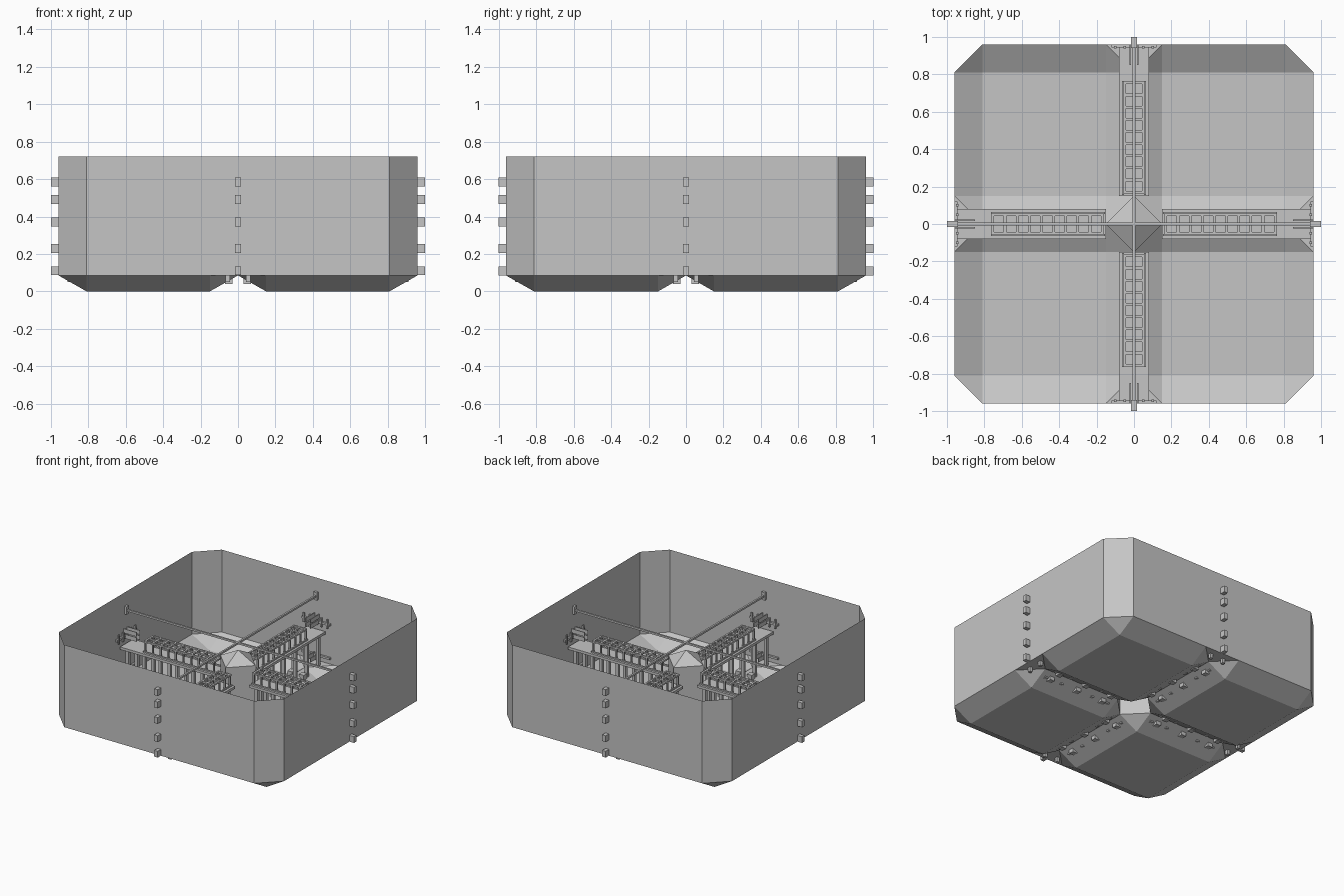
import bpy, bmesh
from math import pi
from mathutils import Matrix, Vector

cube = bpy.data.objects.get("Cube")
if cube:
    bpy.data.objects.remove(cube, do_unlink=True)

grey = bpy.data.materials.new("plain_grey")
grey.use_nodes = True
grey.diffuse_color = (0.56, 0.56, 0.56, 1)
grey.node_tree.nodes["Principled BSDF"].inputs["Base Color"].default_value = (0.56, 0.56, 0.56, 1)

R, CUT, FLOOR, TOP = 0.96, 0.15, 0.085, 0.72   # half width, corner cut, rim and wall heights
DECK, RACK, ROD = 0.33, 0.42, 0.585
LEVELS = (0.11, 0.23, 0.37, 0.49, ROD)


def finish(name, bm):
    mesh = bpy.data.meshes.new(name)
    bm.to_mesh(mesh)
    bm.free()
    mesh.materials.append(grey)
    obj = bpy.data.objects.new(name, mesh)
    bpy.context.collection.objects.link(obj)
    return obj


def octagon(lo, hi, cut, z):
    """Square from lo to hi with its corners cut, counter-clockwise."""
    pts = [(lo + cut, lo), (hi - cut, lo), (hi, lo + cut), (hi, hi - cut),
           (hi - cut, hi), (lo + cut, hi), (lo, hi - cut), (lo, lo + cut)]
    return [Vector((x, y, z)) for x, y in pts]


def skin(bm, lower, upper):
    """Join two rings of points with side faces."""
    a = [bm.verts.new(p) for p in lower]
    b = [bm.verts.new(p) for p in upper]
    n = len(a)
    for i in range(n):
        j = (i + 1) % n
        bm.faces.new((a[i], a[j], b[j], b[i]))
    return a, b


def boxes(name, spans):
    """Boxes given as x, y and z spans, repeated on all four arms."""
    bm = bmesh.new()
    for k in range(4):
        turn = Matrix.Rotation(k * pi / 2, 4, 'Z')
        for (x0, x1), (y0, y1), (z0, z1) in spans:
            place = Matrix.Translation(((x0 + x1) / 2, (y0 + y1) / 2, (z0 + z1) / 2))
            size = Matrix.Diagonal((x1 - x0, y1 - y0, z1 - z0, 1))
            bmesh.ops.create_cube(bm, size=1, matrix=turn @ place @ size)
    return finish(name, bm)


def around(c, half):
    return (c - half, c + half)


# Outer wall: a thin open shell with cut corners
bm = bmesh.new()
skin(bm, octagon(-R, R, CUT, FLOOR), octagon(-R, R, CUT, TOP))
finish("outer_wall", bm)

# Four hopper floors: flat square bottoms with sloped sides and cut corners
bm = bmesh.new()
for k in range(4):
    turn = Matrix.Rotation(k * pi / 2, 4, 'Z')
    rim = octagon(0, R, CUT, FLOOR)
    lo, hi = CUT, R - CUT
    base = [Vector(p) for p in ((lo, lo, 0), (hi, lo, 0), (hi, hi, 0), (lo, hi, 0))]
    rim = [bm.verts.new(turn @ p) for p in rim]
    base = [bm.verts.new(turn @ p) for p in base]
    bm.faces.new(base)
    for i in range(4):
        j = (i + 1) % 4
        bm.faces.new((base[i], base[j], rim[2 * i + 1], rim[2 * i]))
        bm.faces.new((base[j], rim[(2 * i + 2) % 8], rim[2 * i + 1]))
    # flat web between neighbouring hoppers at the wall
    web = [bm.verts.new(turn @ Vector(p)) for p in
           ((R - CUT, 0, FLOOR), (R, -CUT, FLOOR), (R, CUT, FLOOR))]
    bm.faces.new(web)
finish("hopper_floor", bm)

# Central hollow column with a four-sided pointed cap
bm = bmesh.new()
ring = [Vector(p) for p in ((CUT, 0, 0), (0, CUT, 0), (-CUT, 0, 0), (0, -CUT, 0))]
up = Vector((0, 0, 1))
_, crown = skin(bm, [p + up * FLOOR for p in ring], [p + up * 0.45 for p in ring])
apex = bm.verts.new(up * 0.53)
for i in range(4):
    bm.faces.new((crown[i], crown[(i + 1) % 4], apex))
finish("center_column", bm)

# Decks on the four arms, with legs to the floor
boxes("arm_deck", [((0.15, 0.95), (-0.08, 0.08), (DECK - 0.02, DECK))])
boxes("deck_leg", [(around(0.2 + 0.14 * i, 0.012), around(s * 0.055, 0.012), (0.05, DECK - 0.02))
                   for i in range(6) for s in (-1, 1)])

# Open racks on the decks: three rails, rungs and posts
rungs = [0.17 + 0.065 * i for i in range(10)]
rails = (-0.05, 0, 0.05)
boxes("rack_rail", [((0.16, 0.76), around(y, 0.006), (RACK - 0.012, RACK)) for y in rails])
boxes("rack_rung", [(around(x, 0.007), (-0.055, 0.055), (RACK - 0.014, RACK)) for x in rungs])
boxes("rack_post", [(around(x, 0.006), around(y, 0.006), (DECK, RACK - 0.012))
                    for x in rungs for y in (-0.05, 0.05)])
boxes("rack_base", [((0.155, 0.765), around(s * 0.058, 0.005), (DECK, DECK + 0.01)) for s in (-1, 1)])

# Tie rods running from the column axis to the walls
boxes("tie_rod", [((0, R), (-0.007, 0.007), around(ROD, 0.007))])

# Square lugs on the outside of the walls
boxes("wall_lug", [((R, 1), (-0.015, 0.015), around(z, 0.024)) for z in LEVELS])

# Brackets on the inside of the walls: bars and paired fins
boxes("wall_bar", [((R - 0.015, R), (-0.12, 0.12), around(z, 0.008)) for z in (0.13, 0.39)])
boxes("wall_fin", [((0.85, R), around(s * 0.02, 0.003), around(z, 0.016))
                   for z in (0.13, 0.39, 0.43) for s in (-1, 1)])
boxes("wall_post", [(around(0.945, 0.006), around(s * y, 0.006), (0.36, 0.43))
                    for y in (0.05, 0.1) for s in (-1, 1)])
boxes("rod_clip", [((0.94, R), (-0.014, 0.014), around(ROD, 0.03))])

# Small blocks under the floor on both sides of each arm
boxes("floor_block", [(around(x, 0.02), around(s * 0.05, 0.02), (0.04, FLOOR))
                      for x in (0.25, 0.48, 0.72) for s in (-1, 1)])
